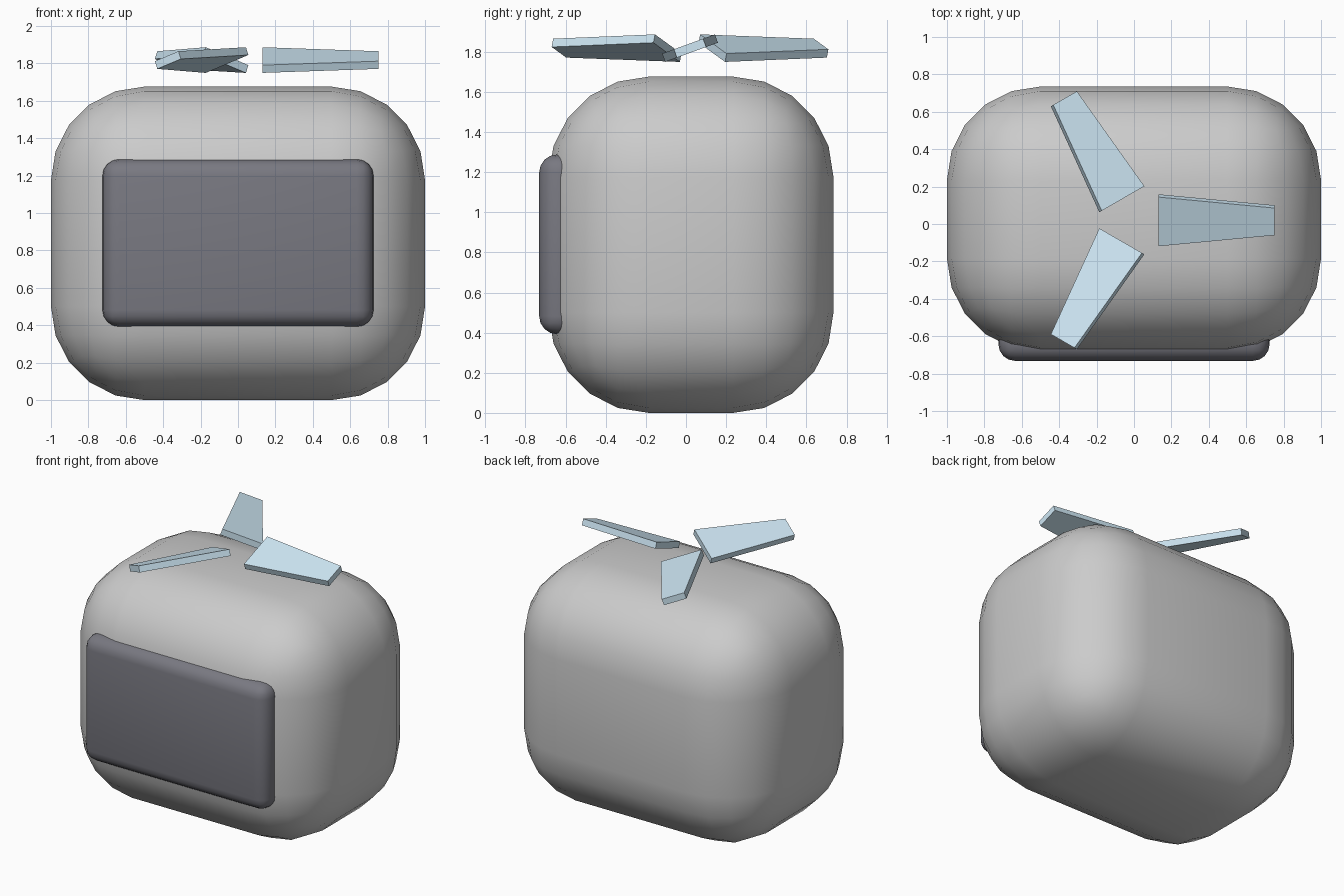
import bpy, bmesh, math
from mathutils import Matrix, Vector

if "Cube" in bpy.data.objects:
    bpy.data.objects.remove(bpy.data.objects["Cube"])


def material(name, rgb):
    mat = bpy.data.materials.new(name)
    mat.diffuse_color = (*rgb, 1)
    mat.use_nodes = True
    mat.node_tree.nodes["Principled BSDF"].inputs["Base Color"].default_value = mat.diffuse_color
    return mat


def finish(bm, name, mat=None, smooth=False):
    bmesh.ops.recalc_face_normals(bm, faces=bm.faces)
    me = bpy.data.meshes.new(name)
    bm.to_mesh(me)
    bm.free()
    ob = bpy.data.objects.new(name, me)
    bpy.context.collection.objects.link(ob)
    if mat:
        me.materials.append(mat)
    if smooth:
        bpy.ops.object.select_all(action='DESELECT')
        ob.select_set(True)
        bpy.context.view_layer.objects.active = ob
        bpy.ops.object.shade_smooth_by_angle(angle=math.radians(35))
    return ob


def rounded_box(name, lo, hi, radius, segments, mat=None):
    lo, hi = Vector(lo), Vector(hi)
    bm = bmesh.new()
    bmesh.ops.create_cube(bm, size=1, matrix=Matrix.Translation((lo + hi) / 2)
                          @ Matrix.Diagonal((*(hi - lo), 1)))
    bmesh.ops.bevel(bm, geom=bm.edges[:], offset=radius, offset_type='OFFSET',
                    segments=segments, profile=0.5, affect='EDGES')
    return finish(bm, name, mat, smooth=True)


def blade(name, angle, mat):
    # tapered slab along +x, pitched about its length, then turned about the hub
    bm = bmesh.new()
    bmesh.ops.create_cube(bm, size=1)
    for v in bm.verts:
        x, width = (0.13, 0.28) if v.co.x < 0 else (0.75, 0.155)
        v.co = Vector((x, v.co.y * width, v.co.z * 0.044))
    bm.transform(Matrix.Translation((0, 0.02, 1.818))
                 @ Matrix.Rotation(angle, 4, 'Z')
                 @ Matrix.Rotation(math.radians(20), 4, 'X'))
    return finish(bm, name, mat)


dark = material("dark_screen", (0.19, 0.19, 0.22))
blue = material("light_blue", (0.62, 0.80, 0.91))

# Rounded body
rounded_box("body", (-1, -0.685, 0), (1, 0.735, 1.676), 0.5, 5)

# Front screen, sunk into the body
rounded_box("screen", (-0.725, -0.732, 0.392), (0.725, -0.53, 1.288), 0.09, 4, dark)

# Three floating rotor blades
for i in range(3):
    blade(f"rotor_blade_{i + 1}", i * math.tau / 3, blue)
